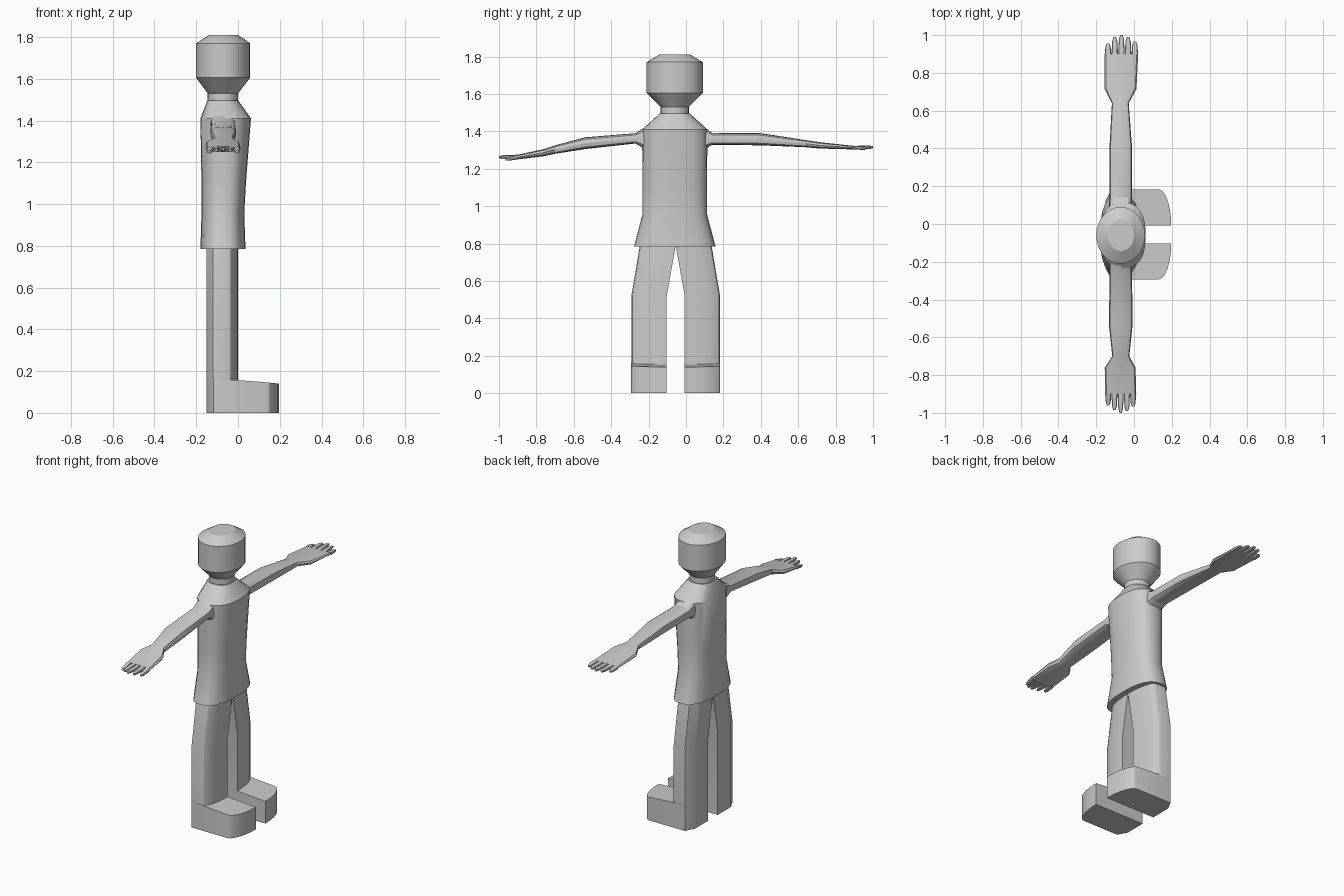
import bpy, bmesh, math
from math import cos, sin, pi

if "Cube" in bpy.data.objects:
    bpy.data.objects.remove(bpy.data.objects["Cube"])

CY = -0.06  # body centre line in y


def finish(name, bm):
    bmesh.ops.recalc_face_normals(bm, faces=bm.faces)
    me = bpy.data.meshes.new(name)
    bm.to_mesh(me)
    bm.free()
    ob = bpy.data.objects.new(name, me)
    bpy.context.collection.objects.link(ob)
    bpy.ops.object.select_all(action='DESELECT')
    ob.select_set(True)
    bpy.context.view_layer.objects.active = ob
    bpy.ops.object.shade_smooth_by_angle(angle=math.radians(28))
    return ob


def add_loft(bm, rings):
    vs = [[bm.verts.new(p) for p in r] for r in rings]
    n = len(vs[0])
    for a, b in zip(vs, vs[1:]):
        for i in range(n):
            j = (i + 1) % n
            bm.faces.new((a[i], a[j], b[j], b[i]))
    bm.faces.new(vs[0])
    bm.faces.new(vs[-1])


def oval(a0, a1, b0, b1, n, power=1.0):
    """Oval inside a box; a power below 1 squares it off."""
    f = lambda t: math.copysign(abs(t) ** power, t)
    return [((a0 + a1) / 2 + (a1 - a0) / 2 * f(cos(2 * pi * i / n)),
             (b0 + b1) / 2 + (b1 - b0) / 2 * f(sin(2 * pi * i / n)))
            for i in range(n)]


def stack(name, sections, n, power=1.0):
    """Horizontal ovals: z, x min, x max, half width in y."""
    bm = bmesh.new()
    add_loft(bm, [[(x, y, z) for x, y in oval(x0, x1, CY - h, CY + h, n, power)]
                  for z, x0, x1, h in sections])
    return finish(name, bm)


# Head with neck
stack("head", [(1.45, -0.145, 0.0, 0.075), (1.53, -0.145, 0.0, 0.075),
               (1.605, -0.2, 0.058, 0.15), (1.77, -0.2, 0.058, 0.15),
               (1.81, -0.138, 0.0, 0.083)], 28)

# Tunic with flared hem
stack("tunic", [(0.785, -0.18, 0.036, 0.218), (0.955, -0.175, 0.03, 0.173),
                (1.1, -0.175, 0.038, 0.172), (1.41, -0.18, 0.062, 0.175),
                (1.495, -0.147, 0.002, 0.08)], 24, 0.8)


# Arms: y, x min, x max, z min, z max
def arm(name, sections, fingers):
    bm = bmesh.new()
    add_loft(bm, [[(x, y, z) for x, z in oval(x0, x1, z0, z1, 12, 0.6)]
                  for y, x0, x1, z0, z1 in sections])
    y0, fx0, fx1, z0, z1 = sections[-1]
    w = (fx1 - fx0) / len(fingers)
    for i, (ytip, ztip) in enumerate(fingers):
        xc = fx0 + w * (i + 0.5)
        rings = []
        for y, zc, hw, hz in ((y0, (z0 + z1) / 2, w * 0.49, (z1 - z0) / 2),
                              (y0 + (ytip - y0) * 0.75, ztip + 0.002, w * 0.38, 0.009),
                              (ytip, ztip, w * 0.2, 0.006)):
            rings.append([(x, y, z) for x, z in
                          oval(xc - hw, xc + hw, zc - hz, zc + hz, 8, 0.7)])
        add_loft(bm, rings)
    return finish(name, bm)


arm("left_arm", [(0.0, -0.13, -0.01, 1.25, 1.48), (0.04, -0.135, -0.01, 1.27, 1.46),
                 (0.14, -0.13, -0.01, 1.328, 1.392), (0.4, -0.13, -0.01, 1.325, 1.39),
                 (0.64, -0.117, -0.028, 1.315, 1.353), (0.715, -0.155, 0.013, 1.308, 1.342),
                 (0.9, -0.155, 0.022, 1.303, 1.322)],
    [(0.955, 1.308), (0.99, 1.312), (1.0, 1.314), (0.99, 1.312), (0.965, 1.308)])
arm("right_arm", [(-0.12, -0.13, -0.01, 1.25, 1.48), (-0.16, -0.135, -0.01, 1.27, 1.46),
                  (-0.27, -0.13, -0.01, 1.335, 1.39), (-0.54, -0.132, -0.008, 1.305, 1.368),
                  (-0.7, -0.115, -0.025, 1.28, 1.325), (-0.76, -0.155, 0.008, 1.267, 1.305),
                  (-0.9, -0.153, 0.012, 1.25, 1.275)],
    [(-0.96, 1.25), (-0.985, 1.258), (-1.0, 1.262), (-0.99, 1.258), (-0.965, 1.25)])


# Legs and shoes share a D-shaped outline, rounded at the outer front corner
def outline(x0, xs, x1, inner, outer):
    pts = [(x0, inner), (x0, inner + (outer - inner) * 0.7),
           (x0 + 0.03, outer)]
    for i in range(7):
        t = i / 6 * pi / 2
        pts.append((xs + (x1 - xs) * sin(t), inner + (outer - inner) * cos(t)))
    return pts


for side, s in (("left", 1), ("right", -1)):
    mid = -0.055
    bm = bmesh.new()
    add_loft(bm, [[(x, mid + s * y, z) for x, y in outline(-0.15, -0.05, 0.0, a, b)]
                  for z, a, b in ((0.0, 0.048, 0.237), (0.52, 0.048, 0.237),
                                  (0.8, -0.002, 0.19))])
    finish(side + "_leg", bm)

    bm = bmesh.new()
    shape = outline(-0.148, 0.13, 0.197, 0.048, 0.238)
    top = lambda x: 0.165 - 0.1 * max(0, x + 0.05)
    add_loft(bm, [[(x, mid + s * y, 0) for x, y in shape],
                  [(x, mid + s * y, top(x)) for x, y in shape]])
    finish(side + "_shoe", bm)
